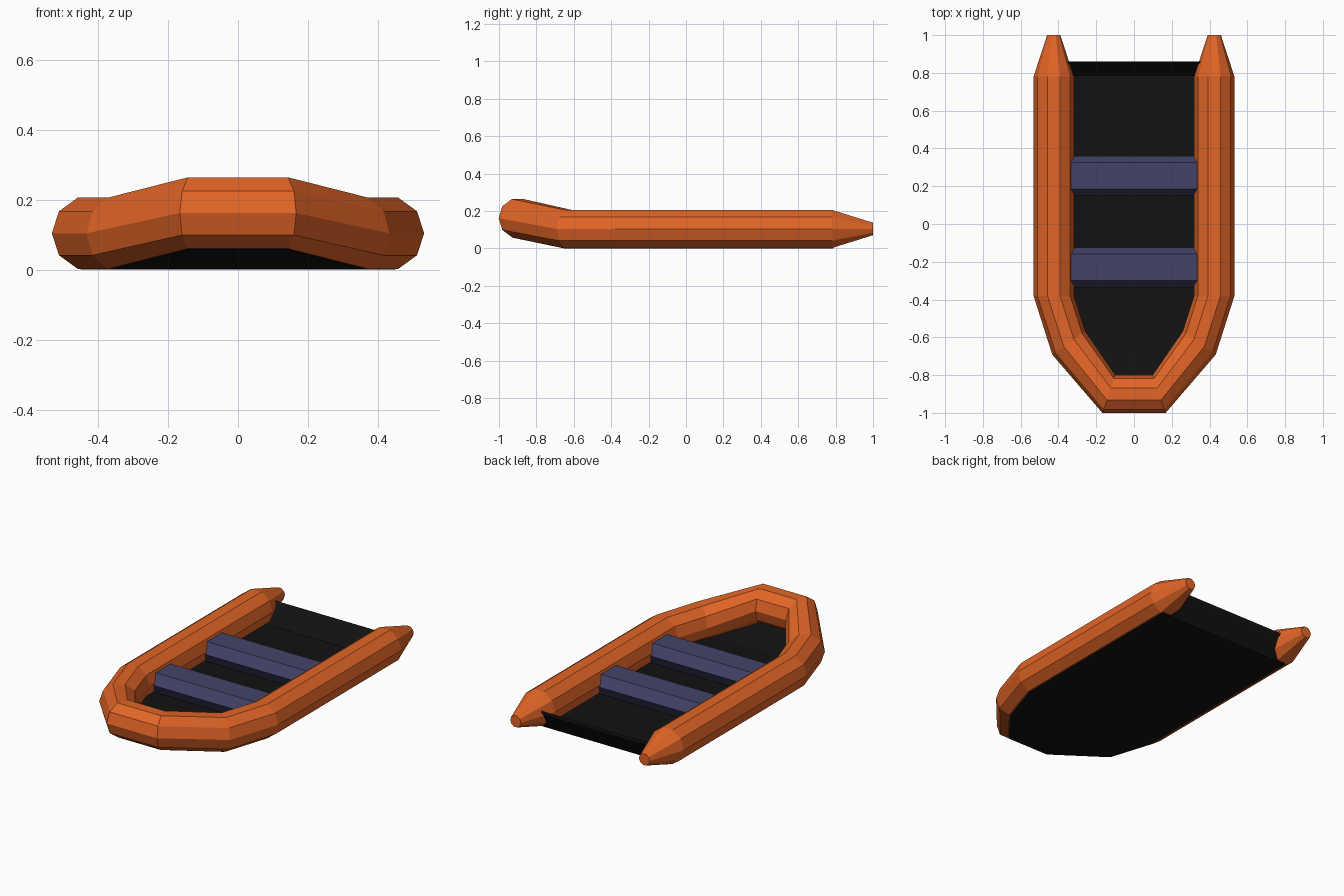
import bpy, bmesh
from math import cos, sin, pi
from mathutils import Vector

if "Cube" in bpy.data.objects:
    bpy.data.objects.remove(bpy.data.objects["Cube"])


def material(name, color):
    m = bpy.data.materials.new(name)
    m.diffuse_color = (*color, 1)
    m.use_nodes = True
    m.node_tree.nodes["Principled BSDF"].inputs["Base Color"].default_value = m.diffuse_color
    return m


orange = material("orange_rubber", (0.76, 0.13, 0.02))
black = material("black_rubber", (0.006, 0.006, 0.006))
blue = material("blue_seat", (0.055, 0.057, 0.14))


def loft(name, rings, mat):
    """Skin a list of closed rings and cap both ends."""
    bm = bmesh.new()
    rows = [[bm.verts.new(p) for p in ring] for ring in rings]
    n = len(rows[0])
    for a, b in zip(rows, rows[1:]):
        for i in range(n):
            j = (i + 1) % n
            bm.faces.new((a[i], a[j], b[j], b[i]))
    bm.faces.new(rows[0])
    bm.faces.new(rows[-1])
    bmesh.ops.recalc_face_normals(bm, faces=bm.faces)
    me = bpy.data.meshes.new(name)
    bm.to_mesh(me)
    bm.free()
    me.materials.append(mat)
    ob = bpy.data.objects.new(name, me)
    bpy.context.collection.objects.link(ob)
    return ob


# Inflatable tube: ten-sided ring swept along a mirrored U path
# each station: centre x, y, z, radius, outward direction x, y
R = 0.107
half = [
    (0.425, 1.00, 0.104, 0.035, 1, 0),
    (0.425, 0.78, 0.104, R, 1, 0),
    (0.425, -0.38, 0.104, R, 1, 0),
    (0.345, -0.63, 0.104, R, 0.82, -0.57),
    (0.133, -0.90, 0.162, R, 0.31, -0.95),
]
path = half + [(-x, y, z, r, -dx, dy) for x, y, z, r, dx, dy in reversed(half)]


def tube_ring(x, y, z, r, dx, dy):
    out = Vector((dx, dy, 0)).normalized()
    return [Vector((x, y, z)) + out * r * cos(k * pi / 5)
            + Vector((0, 0, r * sin(k * pi / 5))) for k in range(10)]


loft("inflatable_tube", [tube_ring(*s) for s in path], orange)

# Floor sheet: flat bottom, raised bow and sloping stern panel
T = 0.018
stations = [(0.39, 0.86, 0.115), (0.45, 0.785, 0.0), (0.45, -0.38, 0.0),
            (0.365, -0.65, 0.0), (0.14, -0.93, 0.058)]
loft("floor", [[(-w, y, z), (w, y, z), (w, y, z + T), (-w, y, z + T)]
               for w, y, z in stations], black)

# Two six-sided bench seats
section = [(-0.105, 0), (-0.07, 0.06), (0.07, 0.06),
           (0.105, 0), (0.07, -0.06), (-0.07, -0.06)]
for name, cy in (("front_seat", -0.23), ("rear_seat", 0.255)):
    loft(name, [[(x, cy + y, 0.092 + z) for y, z in section]
                for x in (-0.38, 0.38)], blue)
